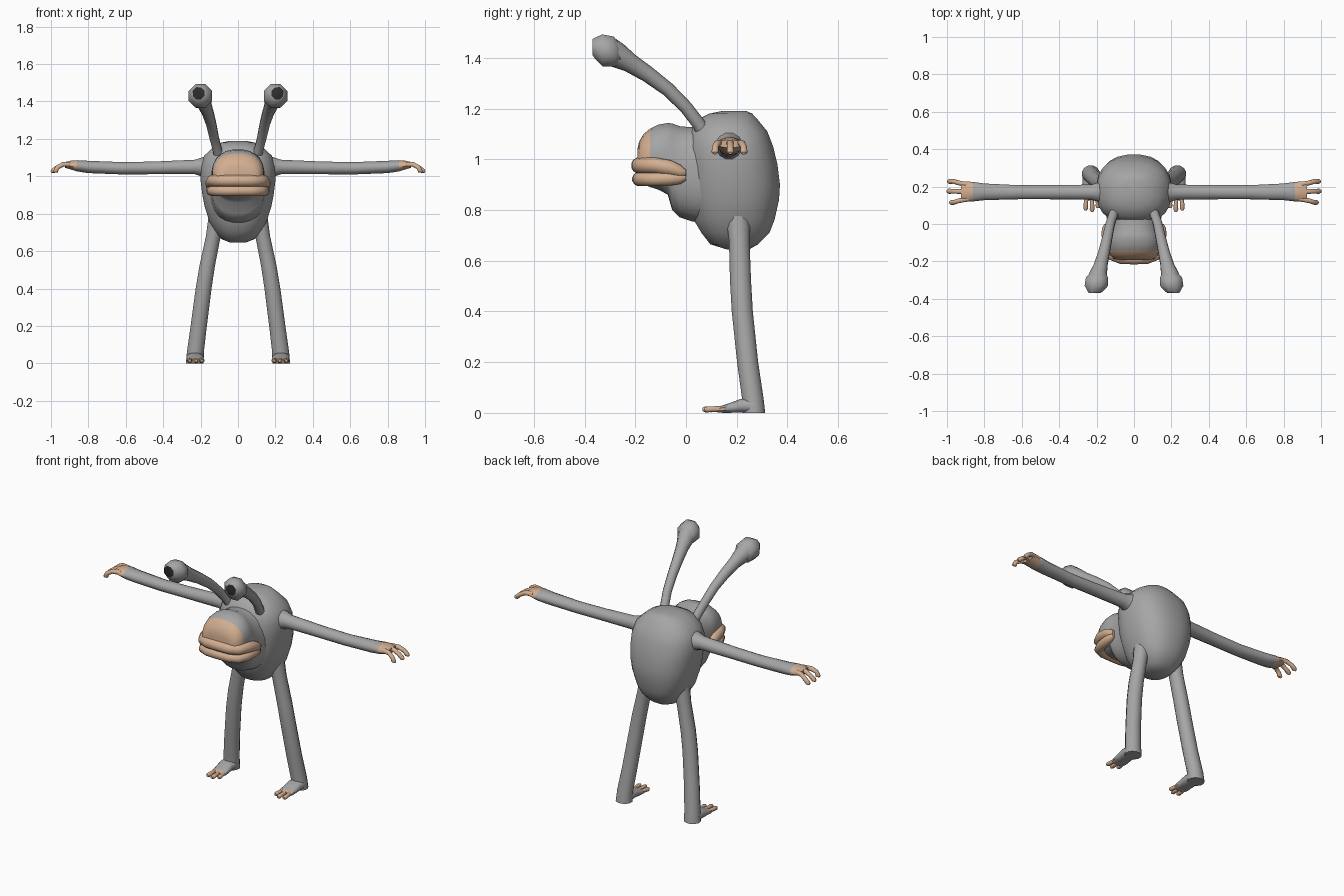
import bpy, bmesh, math
from mathutils import Vector

X, Y, Z = Vector((1, 0, 0)), Vector((0, 1, 0)), Vector((0, 0, 1))


def material(name, rgb):
    m = bpy.data.materials.new(name)
    m.diffuse_color = (*rgb, 1)
    return m


GREY = material("grey skin", (0.38, 0.38, 0.38))
TAN = material("tan skin", (0.64, 0.42, 0.28))
DARK = material("dark pupil", (0.03, 0.03, 0.03))


def loft(name, rings, sides, mats, rule=None, power=2.0, mirror=False):
    """Skin superellipse rings given as (centre, half-axis u, half-axis v)."""
    bm = bmesh.new()
    loops = []
    for c, u, v in rings:
        loop = []
        for i in range(sides):
            a = 2 * math.pi * (i + 0.5) / sides
            cu, sv = math.cos(a), math.sin(a)
            cu = math.copysign(abs(cu) ** (2 / power), cu)
            sv = math.copysign(abs(sv) ** (2 / power), sv)
            loop.append(bm.verts.new(c + u * cu + v * sv))
        loops.append(loop)
    for a, b in zip(loops, loops[1:]):
        for i in range(sides):
            j = (i + 1) % sides
            bm.faces.new((a[i], a[j], b[j], b[i]))
    bm.faces.new(loops[0])
    bm.faces.new(loops[-1])
    bmesh.ops.recalc_face_normals(bm, faces=bm.faces)
    for f in bm.faces:
        f.smooth = True
        if rule and rule(f.calc_center_median()):
            f.material_index = 1
    me = bpy.data.meshes.new(name)
    bm.to_mesh(me)
    bm.free()
    for m in mats:
        me.materials.append(m)
    ob = bpy.data.objects.new(name, me)
    bpy.context.collection.objects.link(ob)
    if mirror:
        ob.modifiers.new("mirror", "MIRROR").use_clip = False
    return ob


def tube(name, stations, u, v=None, sides=12, mats=(GREY,), rule=None, power=2.0, mirror=True):
    """Stations are (x, y, z, radius u, radius v); v follows the path if not given."""
    pts = [Vector(s[:3]) for s in stations]
    rings = []
    for i, s in enumerate(stations):
        t = (pts[min(i + 1, len(pts) - 1)] - pts[max(i - 1, 0)]).normalized()
        w = v or t.cross(u).normalized()
        rings.append((pts[i], u * s[3], w * s[4]))
    return loft(name, rings, sides, mats, rule, power, mirror)


# Body: horizontal sections (z, front y, back y, half width)
BODY = [(0.645, 0.16, 0.25, 0.04), (0.665, 0.095, 0.285, 0.09), (0.71, 0.06, 0.33, 0.125),
        (0.76, 0.03, 0.35, 0.155), (0.84, 0.01, 0.368, 0.18), (0.9, 0.0, 0.372, 0.192),
        (0.98, 0.0, 0.362, 0.202), (1.05, 0.0, 0.345, 0.202), (1.11, 0.015, 0.322, 0.182),
        (1.155, 0.04, 0.285, 0.135), (1.18, 0.09, 0.262, 0.09), (1.19, 0.14, 0.24, 0.04)]
loft("body", [(Vector((0, (a + b) / 2, z)), X * w, Y * ((b - a) / 2)) for z, a, b, w in BODY],
     24, [GREY], power=2.4)

# Head with jaw: upright sections (y, bottom z, top z, half width), tan at the muzzle
HEAD = [(0.1, 0.74, 1.13, 0.16), (0.02, 0.755, 1.128, 0.145), (-0.025, 0.77, 1.132, 0.143),
        (-0.055, 0.80, 1.143, 0.142), (-0.072, 0.86, 1.144, 0.142), (-0.11, 0.88, 1.138, 0.14),
        (-0.142, 0.89, 1.122, 0.136), (-0.168, 0.9, 1.1, 0.126), (-0.185, 0.91, 1.07, 0.11),
        (-0.192, 0.93, 1.04, 0.08)]
loft("head", [(Vector((0, y, (a + b) / 2)), X * w, Z * ((b - a) / 2)) for y, a, b, w in HEAD],
     24, [GREY, TAN], rule=lambda c: c.y < -0.143, power=2.4)


# Lips: two horseshoe tubes around the muzzle
def lip(name, z, drop, r):
    half = [(0.07, -0.183, 0, 1), (0.115, -0.166, 0, 1), (0.137, -0.12, 0, 1),
            (0.142, -0.06, 0.35, 1), (0.146, -0.022, 0.8, 0.85), (0.146, 0.0, 1, 0.4)]
    pts = [(-x, y, z + d * drop, k * r, k * r) for x, y, d, k in reversed(half)]
    pts += [(0, -0.185, z, r, r)]
    pts += [(x, y, z + d * drop, k * r, k * r) for x, y, d, k in half]
    tube(name, pts, Z, mats=[TAN], mirror=False)


lip("upper_lip", 0.976, -0.03, 0.032)
lip("lower_lip", 0.922, 0.005, 0.028)

# Eye stalks
tube("eye_stalk", [(0.095, 0.08, 1.09, 0.03, 0.03), (0.11, 0.05, 1.14, 0.026, 0.026),
                   (0.127, 0.0, 1.205, 0.026, 0.026), (0.142, -0.07, 1.275, 0.028, 0.028),
                   (0.16, -0.15, 1.335, 0.032, 0.032), (0.178, -0.22, 1.38, 0.038, 0.038),
                   (0.192, -0.27, 1.41, 0.05, 0.05), (0.198, -0.3, 1.425, 0.055, 0.055)], X, sides=10)

# Eyeballs: faceted bulbs whose front cap is the pupil
tube("eyeball", [(0.192, -0.255, 1.41, 0.04, 0.04), (0.198, -0.285, 1.425, 0.064, 0.064),
                 (0.201, -0.33, 1.43, 0.068, 0.068), (0.206, -0.358, 1.438, 0.046, 0.046),
                 (0.21, -0.369, 1.443, 0.034, 0.034)], X, Z, sides=8,
     mats=[GREY, DARK], rule=lambda c: c.y < -0.366)

# Arms with tan hands
tube("arm", [(0.15, 0.17, 1.05, 0.07, 0.065), (0.195, 0.17, 1.05, 0.052, 0.052),
             (0.23, 0.17, 1.05, 0.042, 0.04), (0.45, 0.17, 1.045, 0.039, 0.035),
             (0.62, 0.17, 1.043, 0.039, 0.034), (0.8, 0.172, 1.05, 0.046, 0.034),
             (0.86, 0.173, 1.056, 0.054, 0.031), (0.895, 0.173, 1.06, 0.056, 0.024),
             (0.925, 0.173, 1.061, 0.05, 0.016)], Y, Z, mats=[GREY, TAN],
     rule=lambda c: c.x > 0.87)

# Fingers
for i, (y0, y1, x1) in enumerate([(0.135, 0.115, 0.985), (0.173, 0.175, 1.0), (0.21, 0.228, 0.997)]):
    ym = (y0 + y1) / 2
    tube(f"finger_{i + 1}", [(0.885, y0, 1.064, 0.015, 0.014), (0.935, ym, 1.064, 0.014, 0.014),
                             (0.965, y1, 1.048, 0.013, 0.013), (x1 - 0.012, y1, 1.03, 0.015, 0.014),
                             (x1, y1, 1.024, 0.007, 0.007)], Y, sides=8, mats=[TAN])

# Legs
tube("leg", [(0.11, 0.205, 0.78, 0.05, 0.05), (0.132, 0.21, 0.68, 0.041, 0.042),
             (0.165, 0.215, 0.52, 0.043, 0.043), (0.184, 0.222, 0.4, 0.044, 0.043),
             (0.21, 0.243, 0.2, 0.045, 0.043), (0.228, 0.263, 0.06, 0.047, 0.044),
             (0.231, 0.268, 0.0, 0.049, 0.046)], X, Y)

# Feet
tube("foot", [(0.23, 0.27, 0.028, 0.047, 0.028), (0.23, 0.215, 0.028, 0.046, 0.028),
              (0.228, 0.175, 0.02, 0.046, 0.02), (0.227, 0.145, 0.015, 0.046, 0.015),
              (0.227, 0.125, 0.012, 0.04, 0.011)], X, Z, mats=[GREY, TAN], power=2.6,
     rule=lambda c: c.y < 0.145)

# Toes
for i, (x0, x1, y1) in enumerate([(0.2, 0.193, 0.085), (0.227, 0.224, 0.065), (0.25, 0.258, 0.072)]):
    tube(f"toe_{i + 1}", [(x0, 0.16, 0.016, 0.013, 0.013), (x1, 0.11, 0.015, 0.012, 0.012),
                          (x1, y1 + 0.012, 0.014, 0.014, 0.013), (x1, y1, 0.014, 0.007, 0.007)],
         X, Z, sides=8, mats=[TAN])

# Smooth shading that keeps the sharp edges
for ob in bpy.context.collection.objects:
    ob.select_set(True)
    bpy.context.view_layer.objects.active = ob
bpy.ops.object.shade_smooth_by_angle(angle=math.radians(50))
